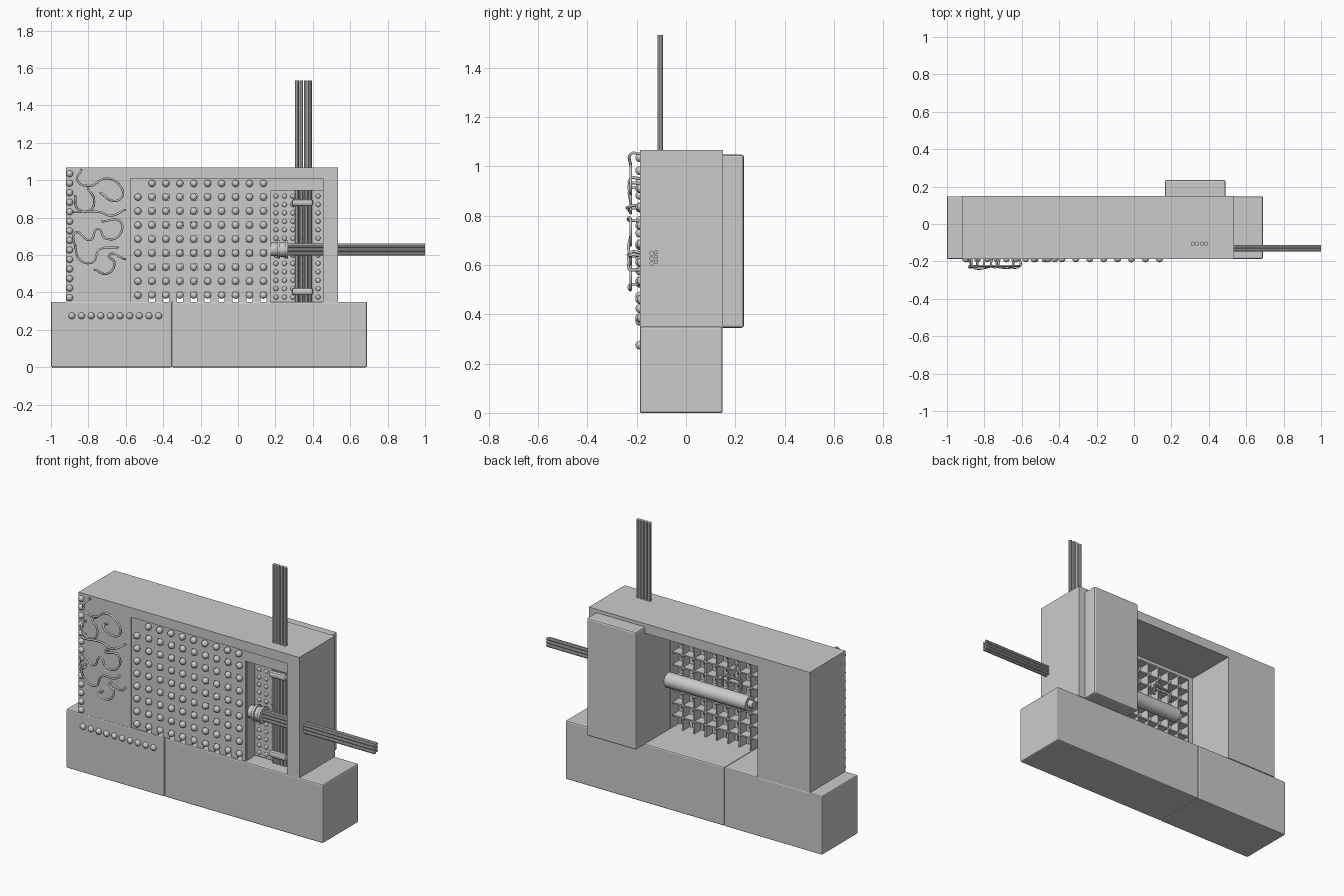
import bpy, bmesh, math
from mathutils import Vector, Matrix

if "Cube" in bpy.data.objects:
    bpy.data.objects.remove(bpy.data.objects["Cube"])


def finish(name, bm, bevel=0, smooth=False):
    me = bpy.data.meshes.new(name)
    bmesh.ops.recalc_face_normals(bm, faces=bm.faces)
    bm.to_mesh(me)
    bm.free()
    ob = bpy.data.objects.new(name, me)
    bpy.context.collection.objects.link(ob)
    if bevel:
        m = ob.modifiers.new("bevel", 'BEVEL')
        m.width, m.segments = bevel, 2
    if smooth:
        for p in me.polygons:
            p.use_smooth = True
    return ob


def add_box(bm, x0, x1, y0, y1, z0, z1):
    mat = Matrix.Translation(((x0 + x1) / 2, (y0 + y1) / 2, (z0 + z1) / 2)) @ \
        Matrix.Diagonal((x1 - x0, y1 - y0, z1 - z0, 1))
    bmesh.ops.create_cube(bm, size=1, matrix=mat)


def box(name, *dims, bevel=0):
    bm = bmesh.new()
    add_box(bm, *dims)
    return finish(name, bm, bevel)


def balls(name, points, r, flat=1.0):
    bm = bmesh.new()
    for p in points:
        mat = Matrix.Translation(p) @ Matrix.Diagonal((1, flat, 1, 1))
        bmesh.ops.create_uvsphere(bm, u_segments=12, v_segments=8, radius=r, matrix=mat)
    return finish(name, bm, smooth=True)


def add_rod(bm, a, b, r, seg=12):
    a, b = Vector(a), Vector(b)
    mat = Matrix.Translation((a + b) / 2) @ (b - a).to_track_quat('Z', 'Y').to_matrix().to_4x4()
    bmesh.ops.create_cone(bm, cap_ends=True, segments=seg, radius1=r, radius2=r,
                          depth=(b - a).length, matrix=mat)


def rods(name, items):
    bm = bmesh.new()
    for a, b, r in items:
        add_rod(bm, a, b, r, 24 if r > .02 else 10)
    ob = finish(name, bm)
    bpy.context.view_layer.objects.active = ob
    ob.select_set(True)
    bpy.ops.object.shade_smooth_by_angle()
    ob.select_set(False)
    return ob


# base blocks
box("base_left", -1, -.355, -.187, .148, 0, .35, bevel=.006)
box("base_right", -.355, .69, -.187, .148, 0, .35, bevel=.008)

# upright frame, open at the bottom
bm = bmesh.new()
outline = [(-.92, .35), (-.92, 1.067), (.535, 1.067), (.535, .345),
           (.455, .345), (.455, 1.01), (-.575, 1.01), (-.575, .35)]
face = bm.faces.new([bm.verts.new((x, -.187, z)) for x, z in outline])
ext = bmesh.ops.extrude_face_region(bm, geom=[face])
bmesh.ops.translate(bm, verts=[v for v in ext["geom"] if isinstance(v, bmesh.types.BMVert)],
                    vec=(0, .337, 0))
finish("frame", bm)

# cabinet behind the opening
box("rear_cabinet", .165, .49, -.09, .235, .345, 1.047, bevel=.01)

# lattice: front bars with thin crate walls behind
P = .0745
cols = [-.46 + P * i for i in range(9)]
rows = [.385 + .075 * i for i in range(8)]
bm = bmesh.new()
F, G, D = -.178, -.170, -.11
for i in range(10):
    x = -.46 + P * (i - .5)
    add_box(bm, x - .021, min(x + .021, .174), F, G, .35, .95)
    add_box(bm, x - .004, x + .004, G, D, .35, .95)
for j in range(9):
    z = .385 + .075 * (j - .5)
    if j:
        add_box(bm, -.5, .174, F, G, z - .021, z + .021)
        add_box(bm, -.5, .174, G, D, z - .004, z + .004)
finish("lattice", bm)
box("lattice_top_band", -.575, .455, F, -.165, .945, 1.01)
box("lattice_left_band", -.575, -.5, F, -.165, .35, .945)
box("lattice_right_edge", .166, .174, F, -.09, .35, .945)

# round knobs on lattice, borders, frame and base
balls("lattice_knobs", [(x, -.180, z) for x in cols for z in rows], .019)
balls("border_knobs", [(x, -.186, .983) for x in cols] +
      [(-.535, -.186, z) for z in rows], .019)
balls("frame_knobs", [(-.9, -.187, .372 + .051 * i) for i in range(14)], .018)
balls("base_knobs", [(-.888 + .0515 * i, -.187, .275) for i in range(10)], .018)

# studded panel on the cabinet front
balls("panel_studs", [(.203 + .045 * i, -.09, .375 + .045 * j)
                      for i in range(6) for j in range(13)], .013, .6)

# vertical and horizontal cable bundles
rods("vertical_cables", [((x, -.105, .35), (x, -.105, 1.533), .011)
                         for x in (.315, .338, .362, .385)])
rods("horizontal_cables", [((.2, y, z0 + dz), (1, y, z0 + dz), .009)
                           for y, z0 in ((-.122, .612), (-.139, .606)) for dz in (0, .02, .04)])
for n, z in (("clamp_lower", .405), ("clamp_upper", .88)):
    box(n, .288, .402, -.13, -.09, z - .019, z + .019, bevel=.014)

# connector and drum behind the lattice
rods("connector", [((.17, -.13, .63), (.21, -.13, .63), .036),
                   ((.21, -.13, .63), (.225, -.13, .63), .048),
                   ((.225, -.13, .63), (.25, -.13, .63), .04),
                   ((.25, -.13, .63), (.266, -.13, .63), .048)])
rods("drum", [((-.37, -.07, .65), (.17, -.07, .65), .043),
              ((-.40, -.07, .65), (-.37, -.07, .65), .022)])

# small forked arm above the drum
rods("fork_arm", [((-.26, -.11, .84), (-.26, -.06, .78), .008),
                  ((-.32, -.06, .78), (-.2, -.06, .78), .008),
                  ((-.32, -.06, .78), (-.32, -.06, .72), .008),
                  ((-.2, -.06, .78), (-.2, -.06, .72), .008)])

# loose wires on the left of the frame, as front-view points
wires = [
    [(-.84, 1.05), (-.86, 1.0), (-.79, .97), (-.71, 1.01), (-.63, .97), (-.62, .91), (-.67, .89), (-.73, .93)],
    [(-.87, .91), (-.86, .85), (-.79, .84), (-.77, .9), (-.8, .95)],
    [(-.87, .83), (-.74, .83), (-.68, .81), (-.61, .84)],
    [(-.87, .64), (-.87, .72), (-.79, .68), (-.75, .74), (-.71, .69), (-.64, .7), (-.63, .78), (-.72, .78)],
    [(-.65, .64), (-.74, .63), (-.78, .56), (-.85, .58), (-.87, .65)],
    [(-.76, .52), (-.70, .5), (-.66, .56), (-.69, .6), (-.61, .58)],
]
for n, pts in enumerate(wires):
    cu = bpy.data.curves.new(f"wire_{n + 1}", 'CURVE')
    cu.dimensions = '3D'
    cu.bevel_depth, cu.bevel_resolution = .006, 1
    cu.use_fill_caps = True
    path = [(*pts[0], -.185)] + [(*p, -.224) for p in pts] + [(*pts[-1], -.185)]
    sp = cu.splines.new('BEZIER')
    sp.resolution_u = 6
    sp.bezier_points.add(len(path) - 1)
    for bp, (x, z, y) in zip(sp.bezier_points, path):
        bp.co = (x, y, z)
        bp.handle_left_type = bp.handle_right_type = 'AUTO'
    bpy.context.collection.objects.link(bpy.data.objects.new(f"wire_{n + 1}", cu))
